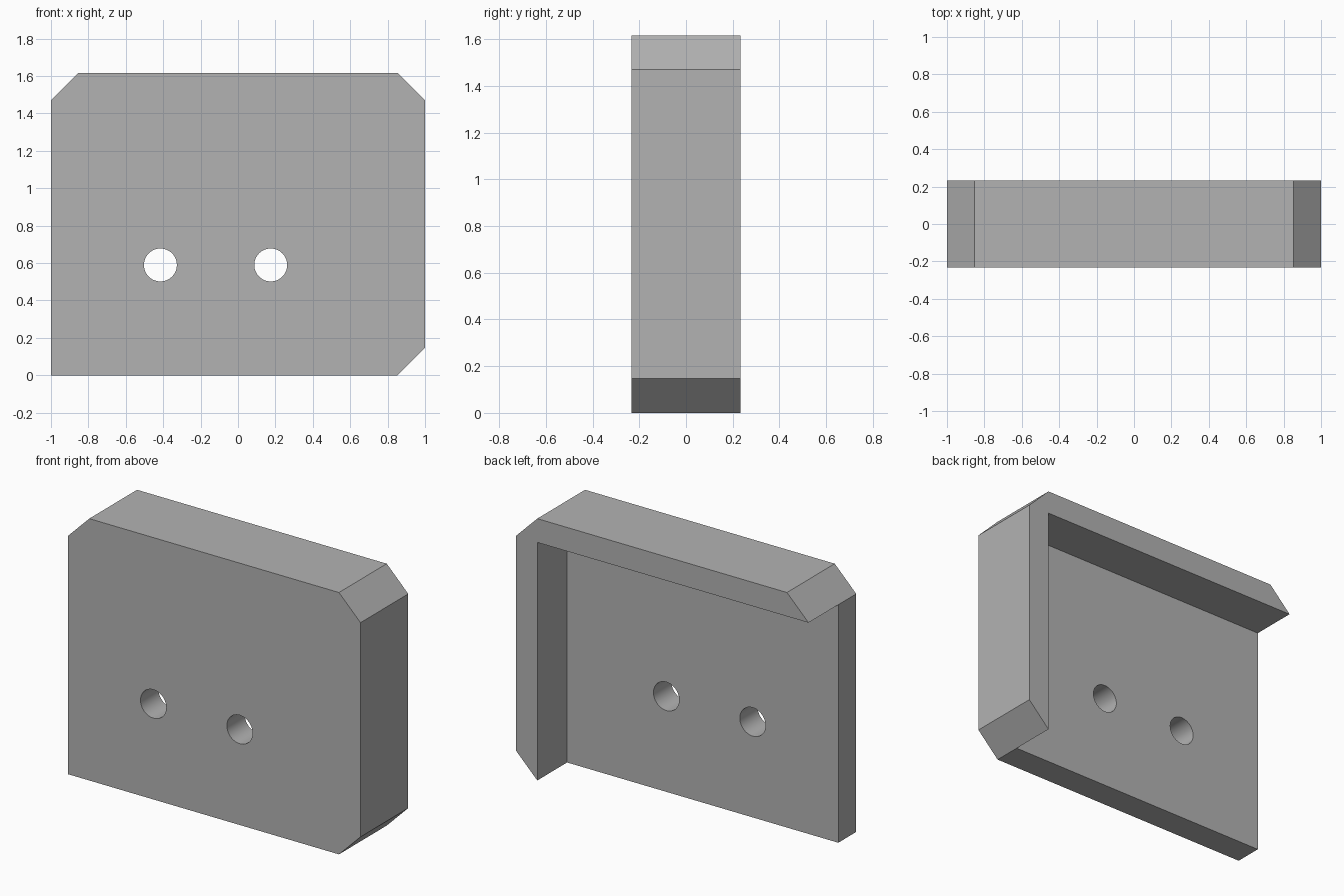
import bpy
import bmesh
import math

cube = bpy.data.objects.get("Cube")
if cube:
    bpy.data.objects.remove(cube, do_unlink=True)

HEIGHT = 1.617      # overall height
HALF_DEPTH = 0.233  # half of the front-to-back size
WALL = 0.147        # rim wall thickness, equal to the corner chamfer
PLATE = 0.175       # front plate thickness

grey = bpy.data.materials.new("plain grey")
grey.use_nodes = True
colour = (0.45, 0.45, 0.45, 1)
grey.diffuse_color = colour
grey.node_tree.nodes["Principled BSDF"].inputs["Base Color"].default_value = colour


def extrude_outline(name, outline, y0, y1):
    """Solid made by pushing an x-z outline from y0 to y1."""
    bm = bmesh.new()
    face = bm.faces.new([bm.verts.new((x, y0, z)) for x, z in outline])
    ext = bmesh.ops.extrude_face_region(bm, geom=[face])
    moved = [v for v in ext["geom"] if isinstance(v, bmesh.types.BMVert)]
    bmesh.ops.translate(bm, verts=moved, vec=(0, y1 - y0, 0))
    bmesh.ops.recalc_face_normals(bm, faces=bm.faces)
    mesh = bpy.data.meshes.new(name)
    bm.to_mesh(mesh)
    bm.free()
    mesh.materials.append(grey)
    obj = bpy.data.objects.new(name, mesh)
    bpy.context.collection.objects.link(obj)
    return obj


def cut(body, cutter):
    """Subtract the cutter from the body and discard it."""
    cutter.hide_render = True
    mod = body.modifiers.new("cut", 'BOOLEAN')
    mod.operation = 'DIFFERENCE'
    mod.solver = 'EXACT'
    mod.object = cutter
    bpy.context.view_layer.objects.active = body
    bpy.ops.object.modifier_apply(modifier=mod.name)
    bpy.data.objects.remove(cutter, do_unlink=True)


# Block with three chamfered corners and one square corner
inner, shoulder = 1 - WALL, HEIGHT - WALL
bracket = extrude_outline("corner_bracket", [
    (-1, 0), (inner, 0), (1, WALL), (1, shoulder),
    (inner, HEIGHT), (-inner, HEIGHT), (-1, shoulder)], -HALF_DEPTH, HALF_DEPTH)

# Rear pocket, open at the bottom and right, leaving the top and left walls
cut(bracket, extrude_outline("pocket_cutter", [
    (-1.2, -0.2), (inner, -0.2), (inner, shoulder), (-1.2, shoulder)],
    PLATE - HALF_DEPTH, 0.5))

# Two round bolt holes through the plate
for x in (-0.415, 0.175):
    ring = [(x + 0.088 * math.cos(math.tau * i / 48),
             0.59 + 0.088 * math.sin(math.tau * i / 48)) for i in range(48)]
    cut(bracket, extrude_outline("hole_cutter", ring, -0.5, 0.1))

# Smooth holes, sharp edges
bpy.ops.object.select_all(action='DESELECT')
bracket.select_set(True)
bpy.context.view_layer.objects.active = bracket
bpy.ops.object.shade_smooth_by_angle(angle=math.radians(30))
